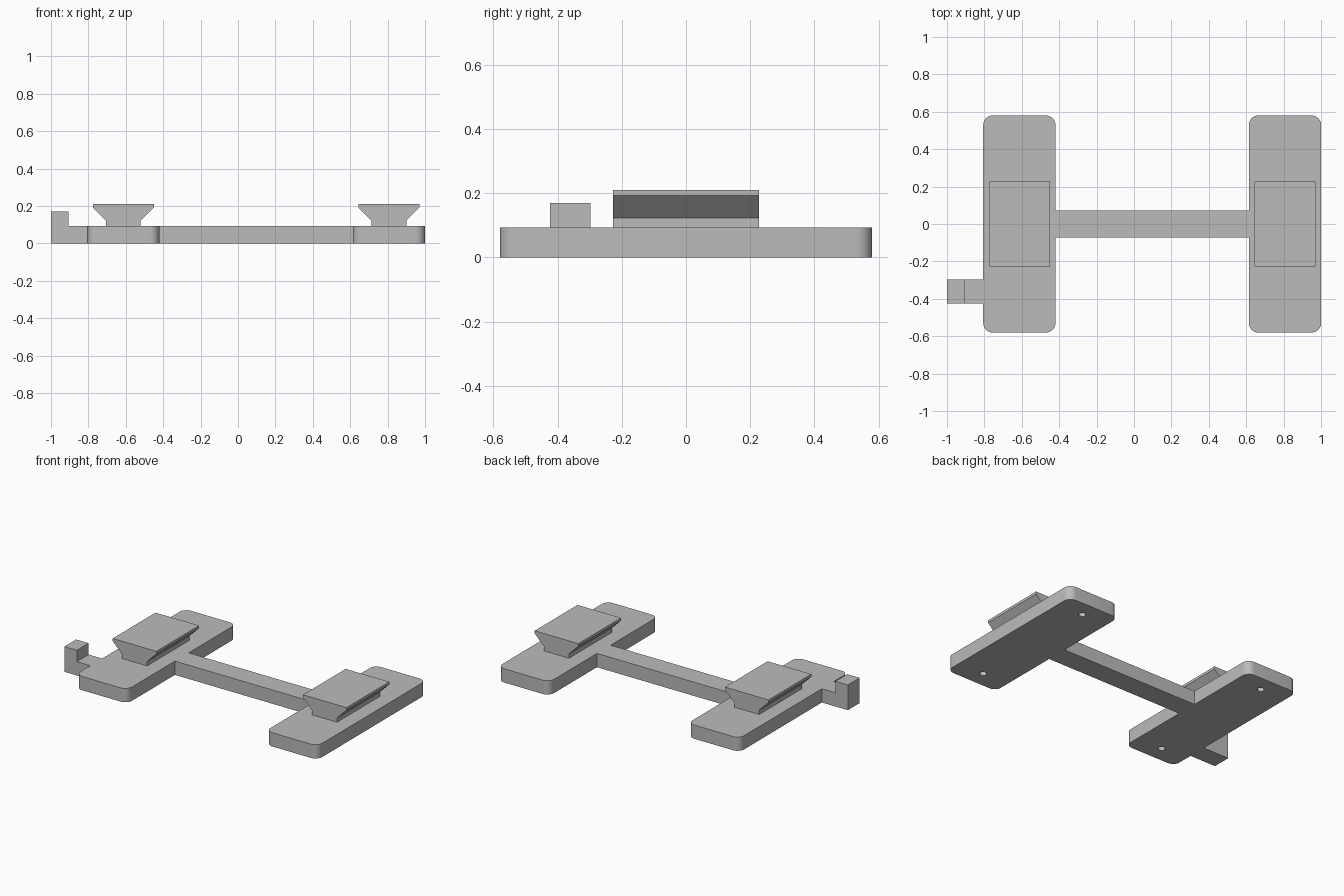
import bpy
import bmesh
import math
from mathutils import Vector

cube = bpy.data.objects.get("Cube")
if cube:
    bpy.data.objects.remove(cube, do_unlink=True)

# Single grey material
grey = bpy.data.materials.new("plain_grey")
grey.use_nodes = True
colour = (0.5, 0.5, 0.5, 1)
grey.diffuse_color = colour
grey.node_tree.nodes["Principled BSDF"].inputs["Base Color"].default_value = colour

THICK = 0.093
PLATE_HALF_X, PLATE_HALF_Y, CORNER = 0.193, 0.58, 0.05
PLATES = {"right": -0.613, "left": 0.807}


def prism(name, points, direction):
    """Extrude a closed 3D outline along a direction."""
    bm = bmesh.new()
    face = bm.faces.new([bm.verts.new(p) for p in points])
    new = bmesh.ops.extrude_face_region(bm, geom=[face])["geom"]
    verts = [v for v in new if isinstance(v, bmesh.types.BMVert)]
    bmesh.ops.translate(bm, verts=verts, vec=Vector(direction))
    bmesh.ops.recalc_face_normals(bm, faces=bm.faces)
    mesh = bpy.data.meshes.new(name)
    bm.to_mesh(mesh)
    bm.free()
    mesh.materials.append(grey)
    obj = bpy.data.objects.new(name, mesh)
    bpy.context.collection.objects.link(obj)
    return obj


def side_profile(name, outline, y0, y1):
    """Extrude an (x, z) outline from y0 to y1."""
    return prism(name, [(x, y0, z) for x, z in outline], (0, y1 - y0, 0))


def circle(x, y, z, radius, start, end, steps):
    angles = [start + (end - start) * i / steps for i in range(steps + 1)]
    return [(x + radius * math.cos(a), y + radius * math.sin(a), z) for a in angles]


def activate(obj):
    bpy.ops.object.select_all(action="DESELECT")
    obj.select_set(True)
    bpy.context.view_layer.objects.active = obj


def drill(obj, x, y):
    """Cut a blind round hole into the underside."""
    ring = circle(x, y, -0.02, 0.022, 0, math.tau, 24)[:-1]
    cutter = prism("hole_cutter", ring, (0, 0, 0.08))
    cutter.hide_render = True
    mod = obj.modifiers.new("hole", "BOOLEAN")
    mod.operation = "DIFFERENCE"
    mod.solver = "EXACT"
    mod.object = cutter
    activate(obj)
    bpy.ops.object.modifier_apply(modifier=mod.name)
    bpy.data.objects.remove(cutter, do_unlink=True)


for side, cx in PLATES.items():
    # Rounded base plate with two holes underneath
    outline = []
    for i, (sx, sy) in enumerate([(1, 1), (-1, 1), (-1, -1), (1, -1)]):
        start = i * math.pi / 2
        outline += circle(cx + sx * (PLATE_HALF_X - CORNER), sy * (PLATE_HALF_Y - CORNER),
                          0, CORNER, start, start + math.pi / 2, 8)
    plate = prism(side + "_base_plate", outline, (0, 0, THICK))
    for y in (-0.47, 0.47):
        drill(plate, cx, y)
    activate(plate)
    bpy.ops.object.shade_smooth_by_angle(angle=math.radians(30))

    # Flared rail on top of the plate
    half = [(0.093, THICK), (0.093, 0.122), (0.163, 0.192), (0.163, 0.21)]
    rail = [(cx + x, z) for x, z in half] + [(cx - x, z) for x, z in reversed(half)]
    side_profile(side + "_flared_rail", rail, -0.228, 0.228)

# Bar joining the two plates
x0 = PLATES["right"] + PLATE_HALF_X
x1 = PLATES["left"] - PLATE_HALF_X
side_profile("connecting_bar", [(x0, 0), (x1, 0), (x1, THICK), (x0, THICK)], -0.073, 0.073)

# L-shaped hook on the outer edge of the right plate
edge = PLATES["right"] - PLATE_HALF_X
hook = [(-1, 0), (edge, 0), (edge, THICK), (-0.907, THICK), (-0.907, 0.17), (-1, 0.17)]
side_profile("side_hook", hook, -0.424, -0.298)
